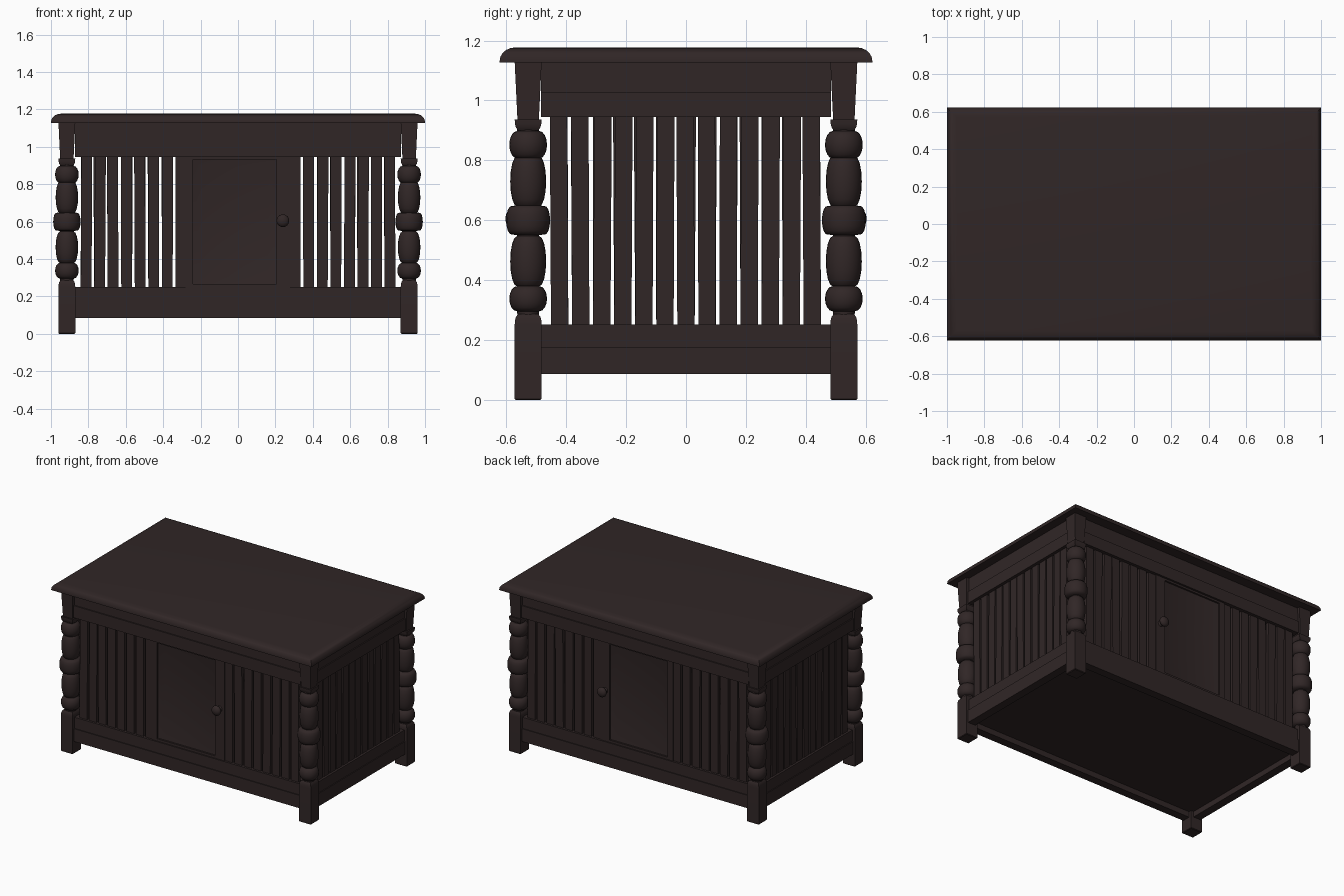
import bpy, bmesh, math, random

random.seed(4)
if "Cube" in bpy.data.objects:
    bpy.data.objects.remove(bpy.data.objects["Cube"])

wood = bpy.data.materials.new("dark walnut wood")
wood.use_nodes = True
WALNUT = (0.030, 0.0195, 0.0195, 1)
wood.diffuse_color = WALNUT
shader = next(n for n in wood.node_tree.nodes if n.type == "BSDF_PRINCIPLED")
shader.inputs["Base Color"].default_value = WALNUT
shader.inputs["Roughness"].default_value = 0.6


def finish(name, bm, smooth=None):
    """Turn a bmesh into a named wooden object."""
    bmesh.ops.recalc_face_normals(bm, faces=bm.faces)
    mesh = bpy.data.meshes.new(name)
    bm.to_mesh(mesh)
    bm.free()
    mesh.materials.append(wood)
    obj = bpy.data.objects.new(name, mesh)
    bpy.context.collection.objects.link(obj)
    if smooth:
        bpy.ops.object.select_all(action="DESELECT")
        obj.select_set(True)
        bpy.context.view_layer.objects.active = obj
        bpy.ops.object.shade_smooth_by_angle(angle=math.radians(smooth))
    return obj


def skin(name, rings, smooth=None):
    """Bridge a stack of point rings and cap both ends."""
    bm = bmesh.new()
    loops = [[bm.verts.new(p) for p in ring] for ring in rings]
    n = len(loops[0])
    for a, b in zip(loops, loops[1:]):
        for i in range(n):
            j = (i + 1) % n
            bm.faces.new((a[i], a[j], b[j], b[i]))
    bm.faces.new(loops[0])
    bm.faces.new(loops[-1])
    return finish(name, bm, smooth)


def rect(cx, cy, hx, hy, z):
    return [(cx + sx * hx, cy + sy * hy, z)
            for sx, sy in ((-1, -1), (1, -1), (1, 1), (-1, 1))]


def circle(cx, cy, r, z, n=24):
    return [(cx + r * math.cos(math.tau * i / n),
             cy + r * math.sin(math.tau * i / n), z) for i in range(n)]


def box(name, x, y, z, lean=(0, 0)):
    """Box from (min, max) ranges; lean shifts its upper end."""
    cx, cy, hx, hy = sum(x) / 2, sum(y) / 2, (x[1] - x[0]) / 2, (y[1] - y[0]) / 2
    return skin(name, [rect(cx, cy, hx, hy, z[0]),
                       rect(cx + lean[0], cy + lean[1], hx, hy, z[1])])


# Tabletop with a rounded-over edge
edge = [(0.0, 1.127), (0.0, 1.133)]
for k in range(1, 6):
    a = math.radians(18 * k)
    edge.append((0.052 * (1 - math.cos(a)), 1.133 + 0.044 * math.sin(a)))
skin("tabletop", [rect(0, 0, 1 - d, 0.622 - d, z) for d, z in edge], 35)

# Corner posts: square blocks at the ends, turned beads between
PX, PY, HALF = 0.915, 0.527, 0.045
beads = [(0.338, 0.042, 0.063), (0.463, 0.084, 0.060), (0.6, 0.05, 0.073),
         (0.73, 0.084, 0.060), (0.852, 0.046, 0.063)]
turning = [(0.035, 0.27)]
for mid, h, r in beads:
    power = 0.45 if r > 0.07 else 1
    for k in range(9):
        a = math.radians(-90 + 22.5 * k)
        bulge = max(0, math.cos(a)) ** power
        turning.append((0.037 + (r - 0.037) * bulge, mid + h * math.sin(a)))
turning.append((0.035, 0.92))
block = [(HALF, 0.25), (0.044, 0.265), (0.041, 0.277), (0.034, 0.287)]
for ys, end in ((-1, "front"), (1, "back")):
    for xs, side in ((-1, "right"), (1, "left")):
        x, y = xs * PX, ys * PY
        tag = f"{end}_{side}"
        skin(f"{tag}_foot", [rect(x, y, 0.041, 0.041, 0), rect(x, y, HALF, HALF, 0.004)]
             + [rect(x, y, h, h, z) for h, z in block], 35)
        skin(f"{tag}_turned_post", [circle(x, y, r, z) for r, z in turning], 50)
        skin(f"{tag}_post_head", [rect(x, y, h, h, 1.187 - z) for h, z in block]
             + [rect(x, y, HALF, HALF, 1.128)], 35)

# Rails: heights with the distance of the outer face from the post centre
rails = [("lower_rail", 0.086, 0.175, 0.032), ("lower_rail_cap", 0.175, 0.252, 0.026),
         ("upper_rail", 0.945, 1.029, 0.032), ("top_rail", 1.029, 1.127, 0.024)]
for label, z0, z1, out in rails:
    for s, end in ((-1, "front"), (1, "back")):
        ys = sorted((s * (PY + out), s * (PY - 0.025)))
        box(f"{end}_{label}", (-0.872, 0.872), ys, (z0, z1))
    for s, side in ((-1, "right"), (1, "left")):
        xs = sorted((s * (PX + out), s * (PX - 0.025)))
        box(f"{side}_{label}", xs, (-0.484, 0.484), (z0, z1))

# Floor panel between the lower rails
box("floor_panel", (-0.895, 0.895), (-0.505, 0.505), (0.125, 0.15))

# Vertical slats, each leaning a touch
SLAT_Z, THICK, WIDE = (0.245, 0.95), 0.011, 0.029


def tilt():
    return random.uniform(-0.005, 0.005)


for s, side in ((-1, "right"), (1, "left")):
    for i in range(13):
        y = 0.0703 * (i - 6)
        box(f"{side}_slat", (s * PX - THICK, s * PX + THICK),
            (y - WIDE, y + WIDE), SLAT_Z, (0, tilt()))
for s, end in ((-1, "front"), (1, "back")):
    for xs in (-1, 1):
        for i in range(8):
            x = xs * (0.306 + 0.0723 * i)
            box(f"{end}_slat", (x - WIDE, x + WIDE),
                (s * PY - THICK, s * PY + THICK), SLAT_Z, (tilt(), 0))


# Doors: two stiles, a recessed panel with sloped margins, and a knob
def door(end, s):
    outer = s * (PY + 0.018)
    inner = s * (PY - 0.016)
    depth = sorted((outer, inner))
    box(f"{end}_door_hinge_stile", (-0.28, -0.24), depth, (0.25, 0.947))
    box(f"{end}_door_knob_stile", (0.205, 0.277), depth, (0.25, 0.947))
    for label, z in (("bottom", (0.25, 0.268)), ("top", (0.932, 0.947))):
        box(f"{end}_door_{label}_edge", (-0.24, 0.205), depth, z)

    def upright(margin, y):
        x0, x1, z0, z1 = -0.24 + margin, 0.205 - margin, 0.26 + margin, 0.94 - margin
        return [(x0, y, z0), (x1, y, z0), (x1, y, z1), (x0, y, z1)]
    skin(f"{end}_door_panel", [upright(0, inner), upright(0, s * (PY + 0.008)),
                               upright(0.045, s * (PY - 0.004))], 30)

    # Knob turned around the axis pointing out of the door
    profile = [(0.02, 0.0), (0.014, 0.008), (0.014, 0.016)]
    for k in range(1, 8):
        a = math.radians(-70 + 22.5 * k)
        profile.append((0.034 * math.cos(a), 0.036 + 0.022 * math.sin(a)))
    rings = [[(x, outer + s * d, z) for x, z, _ in circle(0.24, 0.605, r, 0)]
             for r, d in profile]
    skin(f"{end}_door_knob", rings, 50)


door("front", -1)
door("back", 1)
